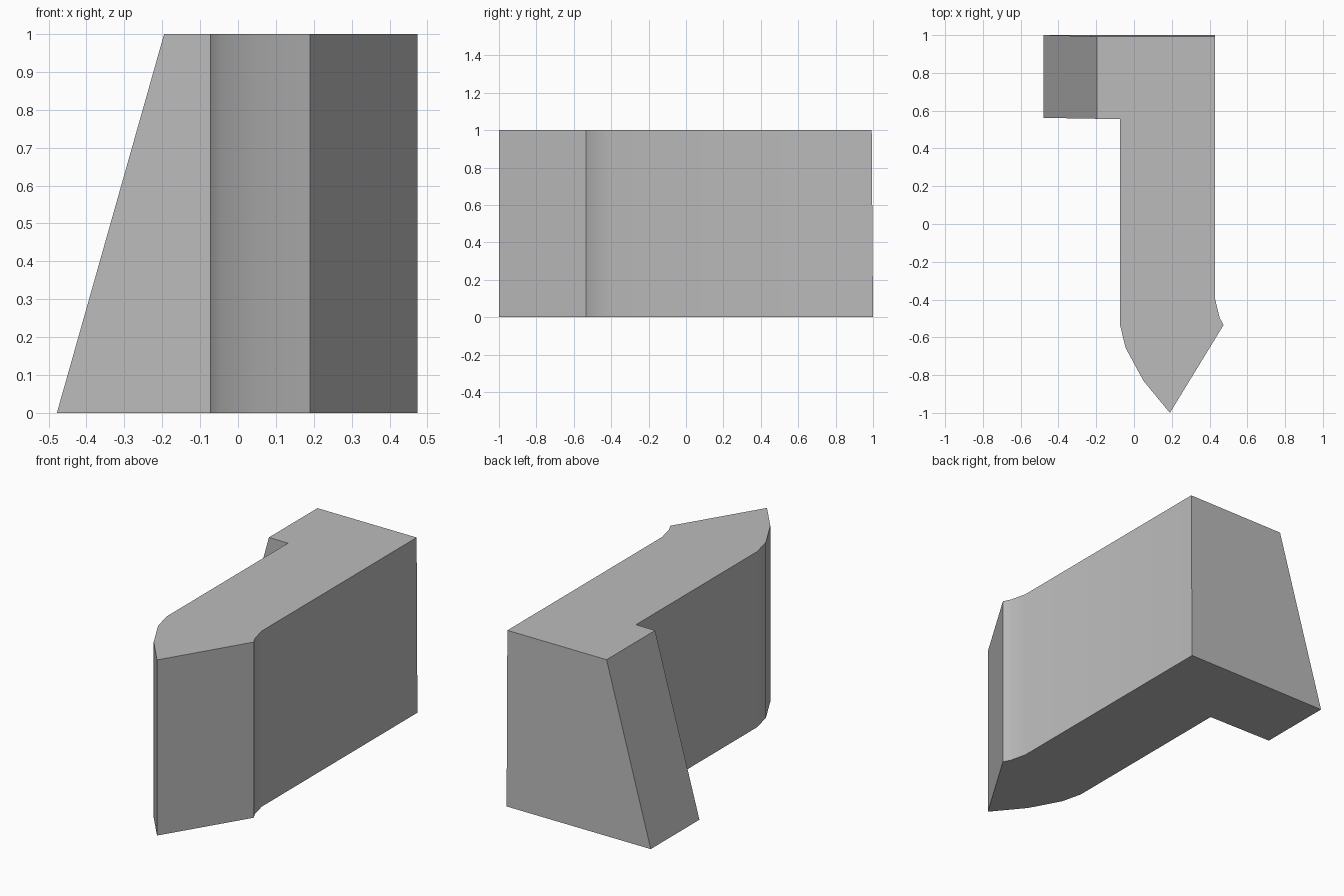
import bpy
import bmesh
import math

cube = bpy.data.objects.get("Cube")
if cube:
    bpy.data.objects.remove(cube, do_unlink=True)

# Plain grey material
grey = bpy.data.materials.new("plain grey")
grey.use_nodes = True
colour = (0.5, 0.5, 0.5, 1)
grey.diffuse_color = colour
grey.node_tree.nodes["Principled BSDF"].inputs["Base Color"].default_value = colour

HEIGHT = 1.0
FOOT_X, FOOT_TOP_X = -0.478, -0.195
BACK_Y, BACK_TOP_Y = 1.0, 0.993

# Plan outline, counter-clockwise from the pointed front tip
outline = [
    (0.19, -1.0), (0.474, -0.535), (0.453, -0.495), (0.43, -0.40),
    (0.43, BACK_Y), (FOOT_X, BACK_Y), (FOOT_X, 0.562), (-0.074, 0.555),
    (-0.074, -0.535), (-0.045, -0.655), (0.05, -0.83),
]

# Extruded hooked block
bm = bmesh.new()
base = bm.faces.new([bm.verts.new((x, y, 0)) for x, y in outline])
top = bmesh.ops.extrude_face_region(bm, geom=[base], use_keep_orig=True)["geom"]
for v in (g for g in top if isinstance(g, bmesh.types.BMVert)):
    v.co.z = HEIGHT
    # Sloped side of the foot and slightly leaning back
    if v.co.x < FOOT_X + 0.01:
        v.co.x = FOOT_TOP_X
        if v.co.y < BACK_Y - 0.1:
            v.co.y = 0.557
    if v.co.y > BACK_Y - 0.01:
        v.co.y = BACK_TOP_Y
bmesh.ops.recalc_face_normals(bm, faces=bm.faces[:])

mesh = bpy.data.meshes.new("hooked_block")
bm.to_mesh(mesh)
bm.free()
mesh.materials.append(grey)
block = bpy.data.objects.new("hooked_block", mesh)
bpy.context.collection.objects.link(block)

# Smooth the rounded nose and flare, keep corners sharp
bpy.ops.object.select_all(action="DESELECT")
block.select_set(True)
bpy.context.view_layer.objects.active = block
bpy.ops.object.shade_smooth_by_angle(angle=math.radians(30))
